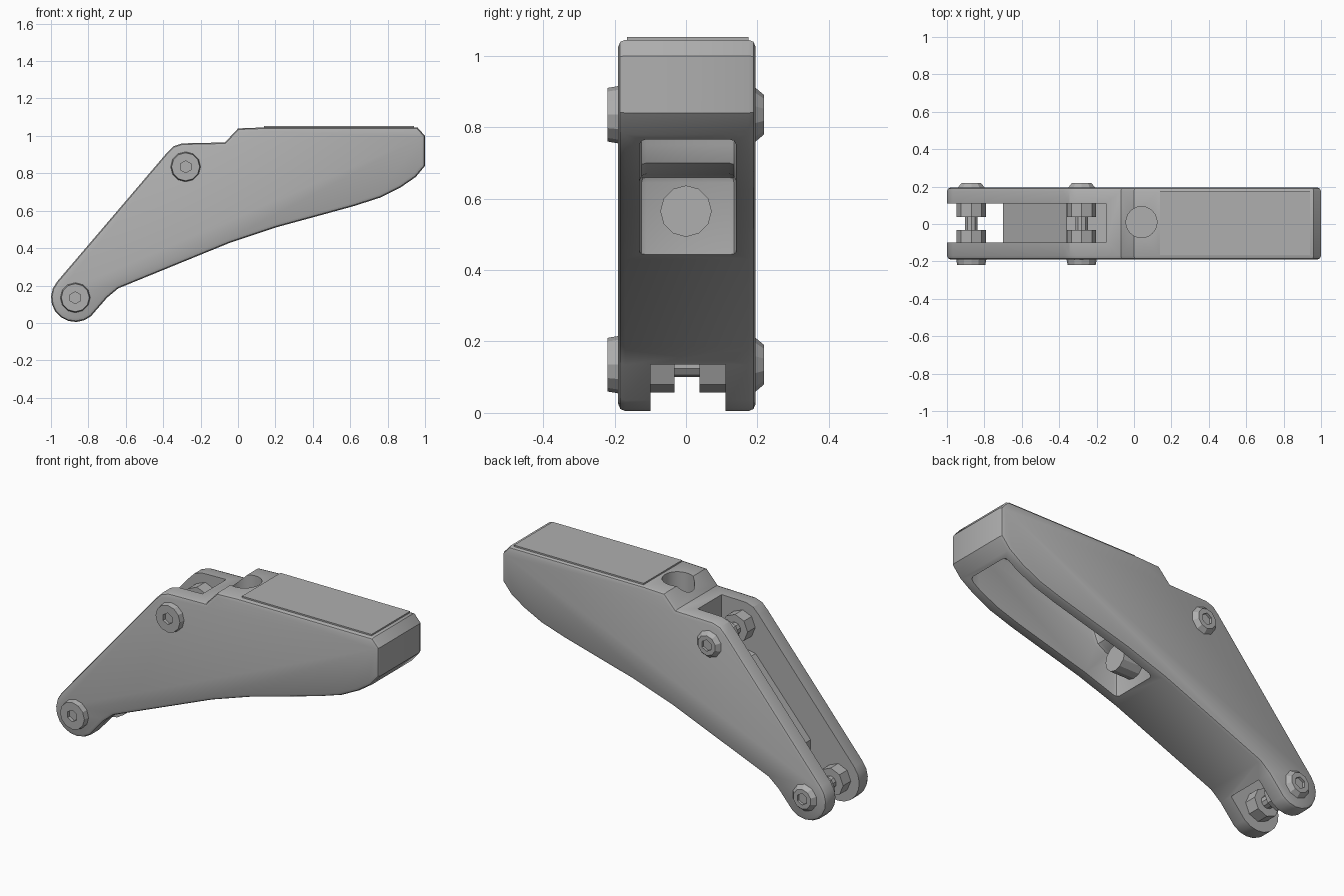
import bpy, bmesh, math
from mathutils import Matrix

if "Cube" in bpy.data.objects:
    bpy.data.objects.remove(bpy.data.objects["Cube"], do_unlink=True)

GREY = (0.43, 0.43, 0.43, 1)
grey = bpy.data.materials.new("plain grey")
grey.use_nodes = True
grey.diffuse_color = GREY
grey.node_tree.nodes["Principled BSDF"].inputs["Base Color"].default_value = GREY


def finish(bm, name):
    bmesh.ops.recalc_face_normals(bm, faces=bm.faces)
    mesh = bpy.data.meshes.new(name)
    bm.to_mesh(mesh)
    bm.free()
    mesh.materials.append(grey)
    ob = bpy.data.objects.new(name, mesh)
    bpy.context.collection.objects.link(ob)
    return ob


def activate(ob):
    bpy.ops.object.select_all(action='DESELECT')
    ob.select_set(True)
    bpy.context.view_layer.objects.active = ob


def extrude_profile(name, points, y0, y1):
    """Side outline in x and z, extruded across y."""
    bm = bmesh.new()
    face = bm.faces.new([bm.verts.new((x, y0, z)) for x, z in points])
    new = bmesh.ops.extrude_face_region(bm, geom=[face])["geom"]
    verts = [v for v in new if isinstance(v, bmesh.types.BMVert)]
    bmesh.ops.translate(bm, vec=(0, y1 - y0, 0), verts=verts)
    return finish(bm, name)


def cylinder(name, centre, axis, r0, r1, length, sides):
    """Cylinder or cone whose middle is at centre."""
    bm = bmesh.new()
    turn = {'X': Matrix.Rotation(math.pi / 2, 4, 'Y'),
            'Y': Matrix.Rotation(-math.pi / 2, 4, 'X'),
            'Z': Matrix.Identity(4)}[axis]
    bmesh.ops.create_cone(bm, cap_ends=True, segments=sides, radius1=r0, radius2=r1,
                          depth=length, matrix=Matrix.Translation(centre) @ turn)
    return finish(bm, name)


def apply(ob, mod):
    activate(ob)
    bpy.ops.object.modifier_apply(modifier=mod.name)


def bevel(ob, width, segments, angle):
    mod = ob.modifiers.new("bevel", 'BEVEL')
    mod.width, mod.segments = width, segments
    mod.limit_method, mod.angle_limit = 'ANGLE', math.radians(angle)
    apply(ob, mod)


def cut(ob, cutter):
    cutter.hide_render = True
    mod = ob.modifiers.new("cut", 'BOOLEAN')
    mod.operation, mod.solver, mod.object = 'DIFFERENCE', 'EXACT', cutter
    apply(ob, mod)
    bpy.data.objects.remove(cutter, do_unlink=True)


# Main lever body: rounded fork end, sloping arm, long head
LOW, HIGH = (-0.87, 0.135), (-0.28, 0.835)
arc = [(LOW[0] + 0.13 * math.cos(math.radians(a)), LOW[1] + 0.13 * math.sin(math.radians(a)))
       for a in range(139, 311, 19)]
outline = arc + [
    (-0.7, 0.135), (-0.64, 0.185), (-0.04, 0.43), (0.2, 0.51), (0.42, 0.57),
    (0.62, 0.625), (0.76, 0.67), (0.87, 0.725), (0.95, 0.78), (1, 0.84),
    (1, 1), (0.96, 1.045), (0.13, 1.045), (0, 1.04), (-0.07, 0.965),
    (-0.3, 0.96), (-0.345, 0.945), (-0.38, 0.91)]
body = extrude_profile("lever_body", outline, -0.19, 0.195)
bevel(body, 0.02, 2, 60)

# Slot between the fork plates, with a sloping floor
cut(body, extrude_profile("slot_cutter", [
    (-1.2, -0.2), (-0.7, -0.2), (-0.7, 0.3), (-0.36, 0.69), (-0.15, 0.73),
    (-0.15, 1.2), (-1.2, 1.2)], -0.1, 0.11))

# Hollow under the head, with a rounded shoulder at its inner end
cavity = extrude_profile("cavity_cutter", [
    (0, 0.2), (0, 0.665), (0.07, 0.67), (0.12, 0.7), (0.14, 0.75), (0.14, 0.96),
    (0.9, 0.96), (0.93, 0.93), (0.93, 0.2)], -0.13, 0.14)
bevel(cavity, 0.02, 2, 60)
cut(body, cavity)

# Round hole in the top
cut(body, cylinder("hole_cutter", (0.04, 0.01, 1.05), 'Z', 0.083, 0.083, 0.4, 24))

# Thin grip plate on the top of the head
grip = extrude_profile("grip_plate", [(0.14, 1.04), (0.94, 1.04), (0.94, 1.053), (0.14, 1.053)],
                       -0.165, 0.175)

# Adjuster stud inside the hollow
stud = cylinder("adjuster_stud", (0.05, 0, 0.565), 'X', 0.072, 0.072, 0.14, 12)
parts = [body, grip, stud]

# Two pivot pins, each with a socket head, domed end, shaft and sleeves
for label, (x, z) in (("lower", LOW), ("upper", HIGH)):
    head = cylinder(label + "_bolt_head", (x, -0.2, z), 'Y', 0.075, 0.082, 0.04, 12)
    cut(head, cylinder("socket_cutter", (x, -0.22, z), 'Y', 0.032, 0.032, 0.036, 6))
    end = cylinder(label + "_bolt_end", (x, 0.204, z), 'Y', 0.08, 0.055, 0.03, 10)
    cut(end, cylinder("socket_cutter", (x, 0.22, z), 'Y', 0.032, 0.032, 0.03, 6))
    parts += [head, end,
              cylinder(label + "_pin_shaft", (x, 0.005, z), 'Y', 0.035, 0.035, 0.36, 10)]
    for side, y in (("right", -0.07), ("left", 0.075)):
        parts.append(cylinder(f"{label}_{side}_sleeve", (x, y, z), 'Y', 0.078, 0.078, 0.075, 8))

for ob in parts:
    activate(ob)
    bpy.ops.object.shade_smooth_by_angle(angle=math.radians(25))
